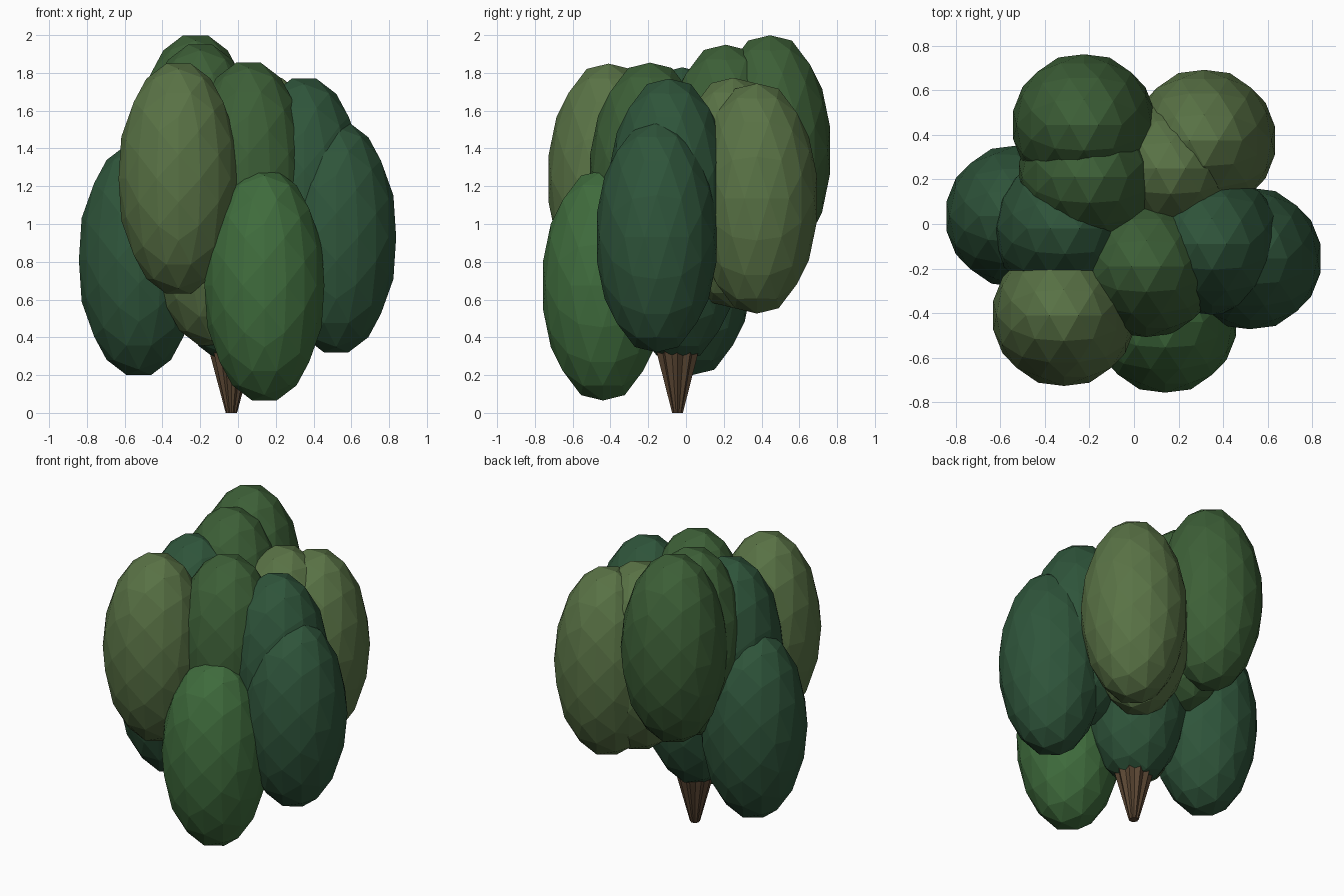
import bpy, bmesh, math

if "Cube" in bpy.data.objects:
    bpy.data.objects.remove(bpy.data.objects["Cube"])

PHI = (1 + 5 ** 0.5) / 2


def material(name, rgb):
    m = bpy.data.materials.new(name)
    m.diffuse_color = (*rgb, 1)
    m.use_nodes = True
    m.node_tree.nodes["Principled BSDF"].inputs["Base Color"].default_value = m.diffuse_color
    return m


OLIVE = material("olive_leaf", (0.10, 0.17, 0.06))
GREEN = material("green_leaf", (0.05, 0.15, 0.046))
MID = material("mid_leaf", (0.046, 0.115, 0.038))
DARK = material("dark_leaf", (0.028, 0.09, 0.043))
BARK = material("bark", (0.10, 0.06, 0.032))


def finish(name, bm, mat):
    bmesh.ops.recalc_face_normals(bm, faces=bm.faces)
    me = bpy.data.meshes.new(name)
    bm.to_mesh(me)
    bm.free()
    me.materials.append(mat)
    ob = bpy.data.objects.new(name, me)
    bpy.context.collection.objects.link(ob)
    return ob


def leaf_clump(name, centre, mat, radius=0.324, half_height=0.622):
    # icosahedron standing on an edge, each side split in three, stretched tall
    bm = bmesh.new()
    for a in (-1, 1):
        for b in (-PHI, PHI):
            for co in ((a, 0, b), (0, b, a), (b, a, 0)):
                bm.verts.new(co)
    bmesh.ops.convex_hull(bm, input=bm.verts)
    bmesh.ops.subdivide_edges(bm, edges=bm.edges[:], cuts=2, use_grid_fill=True)
    bmesh.ops.triangulate(bm, faces=bm.faces[:])
    for v in bm.verts:
        n = v.co.normalized()
        v.co = (n.x * radius, n.y * radius, n.z * half_height)
    finish(name, bm, mat).location = centre


# Foliage
clumps = [
    ("front_left", (-0.315, -0.41, 1.24), OLIVE),
    ("front_low", (0.14, -0.44, 0.675), GREEN),
    ("right_low", (0.52, -0.155, 0.93), DARK),
    ("left_low", (-0.525, 0.035, 0.81), DARK),
    ("right_high", (0.35, -0.09, 1.16), DARK),
    ("back_right", (0.315, 0.375, 1.135), OLIVE),
    ("back_top", (-0.225, 0.445, 1.39), MID),
    ("middle_top", (-0.20, 0.21, 1.34), MID),
    ("left_high", (-0.31, -0.02, 1.22), DARK),
    ("front_middle", (0.055, -0.19, 1.245), MID),
    ("inner_right", (0.165, 0.25, 1.165), OLIVE),
    ("inner_front", (-0.14, -0.15, 0.965), OLIVE),
    ("core", (-0.04, -0.04, 0.885), DARK),
]
for part, centre, mat in clumps:
    leaf_clump("leaf_clump_" + part, centre, mat)

# Fluted trunk, widening upwards into the foliage
bm = bmesh.new()
RIBS = 10
rings = []
for z, r in ((0, 0.03), (0.28, 0.105), (0.36, 0.125)):
    ring = []
    for i in range(RIBS * 2):
        a = math.pi * i / RIBS
        k = r * (1 if i % 2 == 0 else 0.84)
        ring.append(bm.verts.new((k * math.cos(a), k * math.sin(a), z)))
    rings.append(ring)
n = RIBS * 2
for lo, hi in zip(rings, rings[1:]):
    for i in range(n):
        j = (i + 1) % n
        bm.faces.new((lo[i], lo[j], hi[j], hi[i]))
bm.faces.new(rings[0][::-1])
bm.faces.new(rings[-1])
finish("trunk", bm, BARK).location = (-0.035, -0.045, 0)
